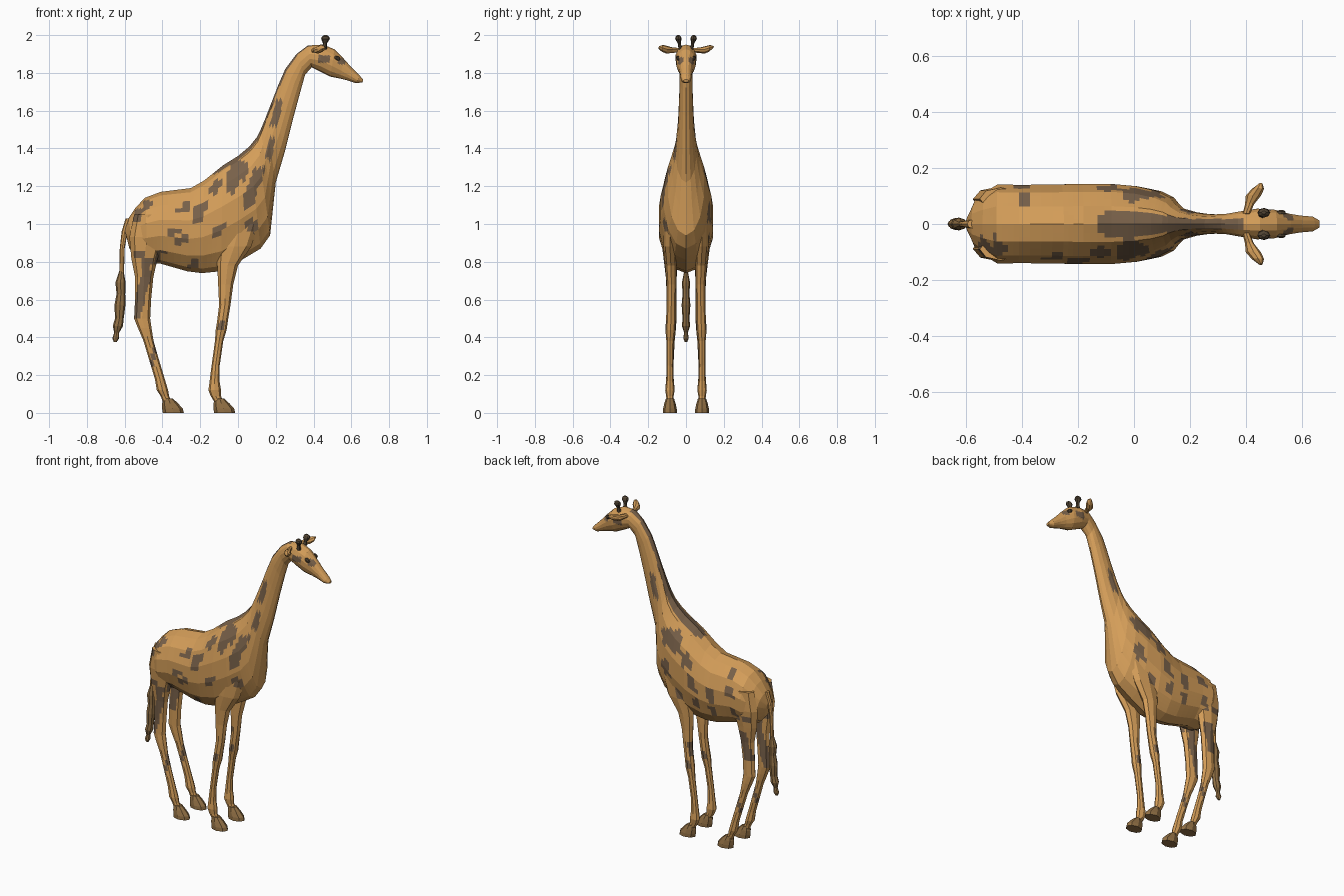
import bpy, bmesh, math
from mathutils import Vector


def material(name, r, g, b):
    m = bpy.data.materials.new(name)
    m.diffuse_color = (r, g, b, 1)
    return m


TAN = material("tan coat", 0.66, 0.34, 0.10)
SPOT = material("brown spots", 0.19, 0.12, 0.068)
HOOF = material("hoof brown", 0.29, 0.165, 0.06)
DARK = material("dark horn", 0.085, 0.06, 0.035)

# Coat patches: x, z, half width, half height
RIGHT = [(-.12, 1.19, .026, .04), (-.285, 1.10, .024, .028), (-.205, 1.06, .03, .05),
         (-.34, .955, .025, .02), (-.3, .91, .022, .03), (-.1, .97, .026, .03),
         (.06, 1.14, .03, .055), (-.03, 1.21, .025, .05), (.07, .98, .03, .04),
         (-.23, .79, .026, .022), (.1, 1.25, .03, .05), (.0, 1.28, .05, .05),
         (.17, 1.4, .02, .06), (.205, 1.59, .02, .07), (-.525, .84, .03, .03),
         (-.415, .83, .02, .03), (-.485, .78, .025, .03), (-.48, 1.10, .022, .025),
         (-.53, 1.05, .02, .03), (-.515, .62, .027, .12)]
LEFT = [(-.39, 1.12, .025, .03), (-.41, 1.03, .024, .03), (-.09, 1.15, .03, .045),
        (-.14, 1.02, .027, .045), (-.27, .97, .026, .04), (-.43, .9, .024, .028),
        (-.52, .87, .025, .03), (-.03, .905, .026, .035), (-.16, .9, .025, .03),
        (-.28, .87, .025, .025), (.06, 1.06, .028, .045), (.07, 1.25, .03, .05),
        (.0, 1.24, .04, .06), (.2, 1.52, .02, .07), (-.5, .68, .03, .09),
        (-.1, .57, .02, .05)]
BOTH = [(.455, 1.875, .03, .02), (.55, 1.865, .018, .02),
        (-.45, .3, .012, .07), (-.085, .47, .016, .03)]


def coat(c, n):
    """Dark mane strip along the neck, plus slanted patches on each side."""
    if -.15 < c.x < .40 and c.z > 1.2 and n.z - n.x > .3:
        half = .045 * min(1, (c.x + .15) / .06) if c.x < 0 else max(.018, .045 - .13 * c.x)
        if abs(c.y) < half:
            return 1
    if abs(c.y) < .012:
        return 0
    for x, z, w, h in (RIGHT if c.y < 0 else LEFT) + BOTH:
        if abs(c.z - z) < h and abs(c.x - x - .25 * (c.z - z)) < w:
            return 1
    return 0


def loft(name, rings, sides, mats, cuts=0, rule=None):
    """Skin a row of elliptical rings, each (centre, axis a, axis b)."""
    bm = bmesh.new()
    rows = []
    for c, a, b in rings:
        c, a, b = Vector(c), Vector(a), Vector(b)
        rows.append([bm.verts.new(c + a * math.cos(t) + b * math.sin(t))
                     for t in (2 * math.pi * i / sides for i in range(sides))])
    for r, s in zip(rows, rows[1:]):
        for i in range(sides):
            j = (i + 1) % sides
            bm.faces.new((r[i], r[j], s[j], s[i]))
    if cuts:
        bmesh.ops.subdivide_edges(bm, edges=bm.edges[:], cuts=cuts, use_grid_fill=True)
    bmesh.ops.holes_fill(bm, edges=[e for e in bm.edges if e.is_boundary], sides=0)
    bmesh.ops.recalc_face_normals(bm, faces=bm.faces[:])
    if rule:
        for f in bm.faces:
            f.material_index = rule(f.calc_center_median(), f.normal)
    me = bpy.data.meshes.new(name)
    bm.to_mesh(me)
    bm.free()
    for m in mats:
        me.materials.append(m)
    ob = bpy.data.objects.new(name, me)
    bpy.context.collection.objects.link(ob)
    return ob


def slab(z, x0, x1, y, ry):
    """Level leg ring from its back and front x."""
    return ((x0 + x1) / 2, y, z), ((x1 - x0) / 2, 0, 0), (0, ry, 0)


# Body, neck and head: top x, top z, bottom x, bottom z, half width
PROFILE = [
    (-.60, .97, -.575, .87, .03), (-.58, 1.03, -.55, .84, .085), (-.54, 1.09, -.52, .81, .117),
    (-.49, 1.14, -.48, .79, .145), (-.41, 1.17, -.41, .79, .143), (-.25, 1.19, -.27, .75, .145),
    (-.18, 1.23, -.19, .74, .147), (-.08, 1.31, -.09, .75, .147), (0, 1.36, .02, .81, .138),
    (.06, 1.41, .12, .87, .12), (.10, 1.46, .17, .94, .097), (.12, 1.50, .185, 1.08, .074),
    (.145, 1.56, .20, 1.22, .056), (.18, 1.65, .25, 1.39, .043), (.215, 1.74, .295, 1.57, .037),
    (.25, 1.82, .33, 1.70, .035), (.31, 1.90, .355, 1.79, .037), (.37, 1.945, .39, 1.83, .046),
    (.45, 1.95, .43, 1.81, .056), (.51, 1.925, .49, 1.78, .052), (.56, 1.875, .54, 1.77, .038),
    (.60, 1.83, .58, 1.76, .031), (.645, 1.785, .625, 1.745, .027), (.662, 1.765, .66, 1.75, .013)]
loft("body_neck_head",
     [(((a + c) / 2, 0, (b + d) / 2), ((a - c) / 2, 0, (b - d) / 2), (0, w, 0))
      for a, b, c, d, w in PROFILE], 14, [TAN, SPOT], 3, coat)

# Legs: z, back x, front x, centre y, half depth
FRONT = [(1.0, -.09, .11, .085, .035), (.88, -.11, .07, .085, .035), (.78, -.11, .0, .08, .03),
         (.68, -.105, -.025, .077, .026), (.57, -.10, -.04, .078, .024), (.49, -.11, -.053, .08, .026),
         (.44, -.118, -.06, .082, .027), (.38, -.122, -.078, .084, .02), (.25, -.14, -.097, .085, .017),
         (.17, -.15, -.098, .085, .02), (.12, -.157, -.09, .085, .025), (.09, -.145, -.09, .085, .02),
         (.05, -.12, -.075, .085, .018)]
HIND = [(1.05, -.55, -.40, .09, .04), (.93, -.575, -.39, .088, .045), (.82, -.565, -.425, .083, .036),
        (.72, -.545, -.448, .078, .029), (.6, -.545, -.46, .075, .026), (.5, -.55, -.465, .076, .026),
        (.45, -.53, -.458, .078, .025), (.38, -.50, -.447, .08, .02), (.28, -.47, -.418, .083, .018),
        (.18, -.44, -.388, .085, .02), (.12, -.43, -.37, .085, .025), (.09, -.41, -.365, .085, .02),
        (.05, -.395, -.345, .085, .018)]
FOOT = [(.075, .01, .058, .022), (.05, 0, .085, .03), (.022, 0, .11, .036), (0, .004, .115, .037)]
for side, s in (("right", -1), ("left", 1)):
    for part, rings, heel in (("front", FRONT, -.13), ("hind", HIND, -.402)):
        loft(f"{part}_leg_{side}", [slab(z, a, b, s * y, r) for z, a, b, y, r in rings],
             8, [TAN, SPOT], 2, coat)
        loft(f"{part}_hoof_{side}",
             [slab(z, heel + a, heel + b, s * .085, r) for z, a, b, r in FOOT], 8, [HOOF])

    # Ears
    loft(f"ear_{side}", [((x, s * y, z), (r, 0, .003), (0, .003, t)) for x, y, z, r, t in (
        (.40, .035, 1.92, .013, .012), (.412, .07, 1.92, .016, .014), (.425, .10, 1.922, .027, .02),
        (.442, .125, 1.93, .022, .018), (.452, .144, 1.935, .006, .006))], 8, [TAN])

    # Horns with round knobs
    loft(f"horn_{side}", [((x, s * y, z), (r, 0, 0), (0, r * .75, 0)) for x, y, z, r in (
        (.455, .028, 1.925, .016), (.46, .035, 1.955, .010), (.462, .038, 1.967, .016),
        (.463, .040, 1.98, .023), (.463, .041, 1.992, .019), (.463, .041, 2.0, .008))], 8, [DARK])

    # Eyes
    loft(f"eye_{side}", [((.525, s * y, 1.878), (r, 0, -r * .3), (0, 0, r * .8)) for y, r in (
        (.036, .016), (.045, .015), (.05, .007))], 8, [DARK])

# Tail and its hair tuft
TAIL = [(-.575, 1.03, .02), (-.60, .96, .016), (-.613, .87, .013), (-.616, .72, .012)]
TUFT = [(-.617, .75, .012), (-.622, .69, .027), (-.62, .63, .023), (-.625, .57, .029),
        (-.628, .5, .023), (-.636, .46, .027), (-.642, .425, .013), (-.647, .395, .018),
        (-.65, .376, .008)]
for name, rings, mat in (("tail", TAIL, TAN), ("tail_tuft", TUFT, HOOF)):
    loft(name, [((x, 0, z), (r, 0, 0), (0, r * .8, 0)) for x, z, r in rings], 8, [mat])
